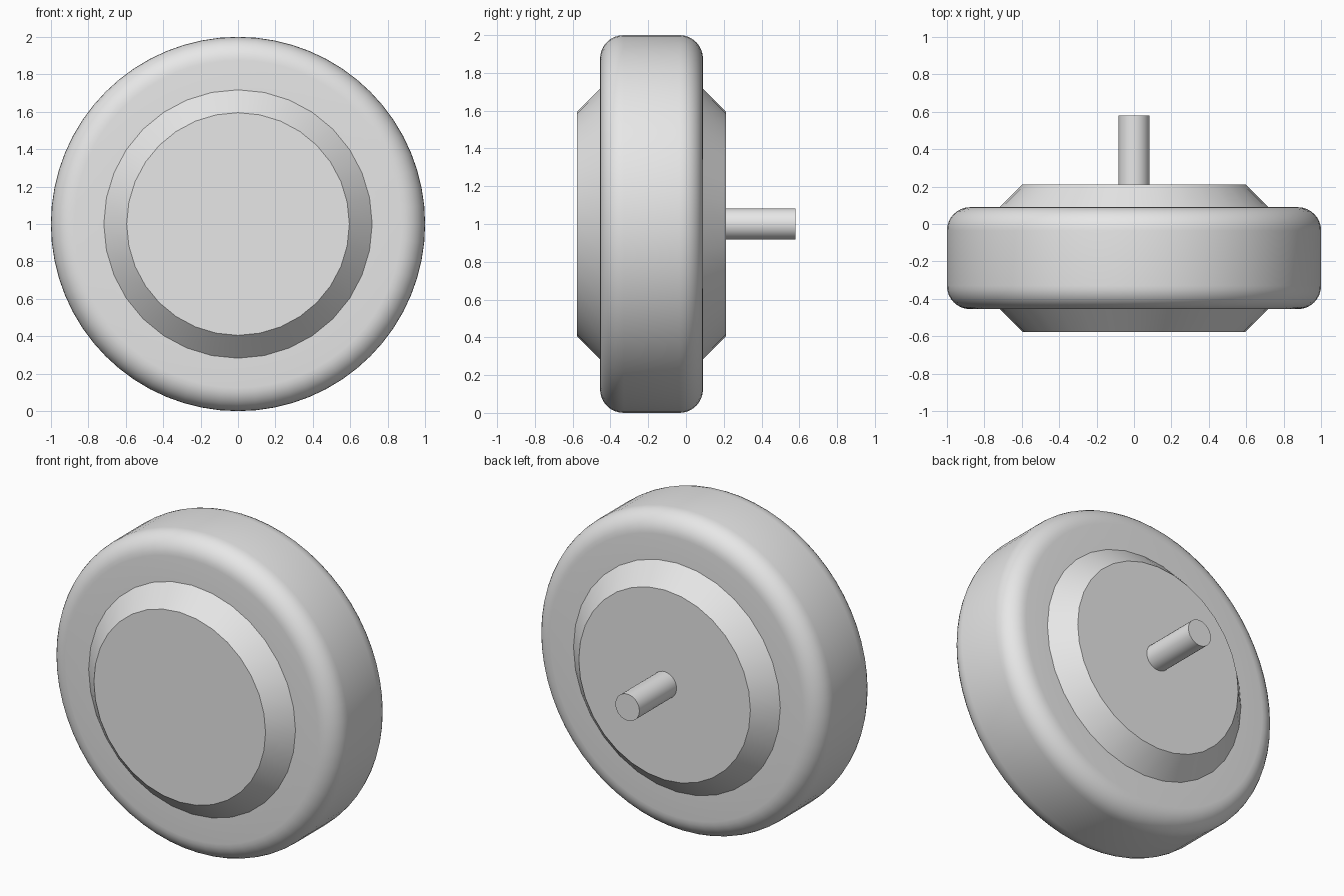
import bpy
import bmesh
from math import sin, cos, pi, radians
from mathutils import Matrix, Vector

cube = bpy.data.objects.get("Cube")
if cube:
    bpy.data.objects.remove(cube, do_unlink=True)

grey = bpy.data.materials.new("light grey")
grey.use_nodes = True
colour = (0.8, 0.8, 0.8, 1)
grey.diffuse_color = colour
grey.node_tree.nodes["Principled BSDF"].inputs["Base Color"].default_value = colour

CENTRE = Vector((0, 0, 1))


def lathe(name, profile, sides):
    """Revolve (radius, y) points around the wheel axis and cap both ends."""
    bm = bmesh.new()
    rings = []
    for r, y in profile:
        rings.append([bm.verts.new(CENTRE + Vector((r * sin(a), y, r * cos(a))))
                      for a in (2 * pi * i / sides for i in range(sides))])
    for a, b in zip(rings, rings[1:]):
        for i in range(sides):
            j = (i + 1) % sides
            bm.faces.new((a[i], a[j], b[j], b[i]))
    bm.faces.new(rings[0])
    bm.faces.new(rings[-1])
    bmesh.ops.recalc_face_normals(bm, faces=bm.faces)
    mesh = bpy.data.meshes.new(name)
    bm.to_mesh(mesh)
    bm.free()
    mesh.materials.append(grey)
    obj = bpy.data.objects.new(name, mesh)
    bpy.context.collection.objects.link(obj)
    bpy.ops.object.select_all(action='DESELECT')
    obj.select_set(True)
    bpy.context.view_layer.objects.active = obj
    bpy.ops.object.shade_smooth_by_angle(angle=radians(30))
    return obj


# Tyre with rounded shoulders
FRONT, BACK, ROUND, STEPS = -0.455, 0.09, 0.125, 8
arc = [pi / 2 * i / STEPS for i in range(STEPS + 1)]
inner = 1 - ROUND
shoulder_front = [(inner + ROUND * sin(t), FRONT + ROUND * (1 - cos(t))) for t in arc]
shoulder_back = [(r, BACK + FRONT - y) for r, y in reversed(shoulder_front)]
lathe("tyre", [(0.6, FRONT)] + shoulder_front + shoulder_back + [(0.6, BACK)], 64)

# Hub with a chamfered face on each side
lathe("hub", [(0.595, -0.577), (0.717, FRONT), (0.717, BACK), (0.595, 0.212)], 32)

# Axle stub at the back
lathe("axle", [(0.083, 0.1), (0.083, 0.58)], 32)
